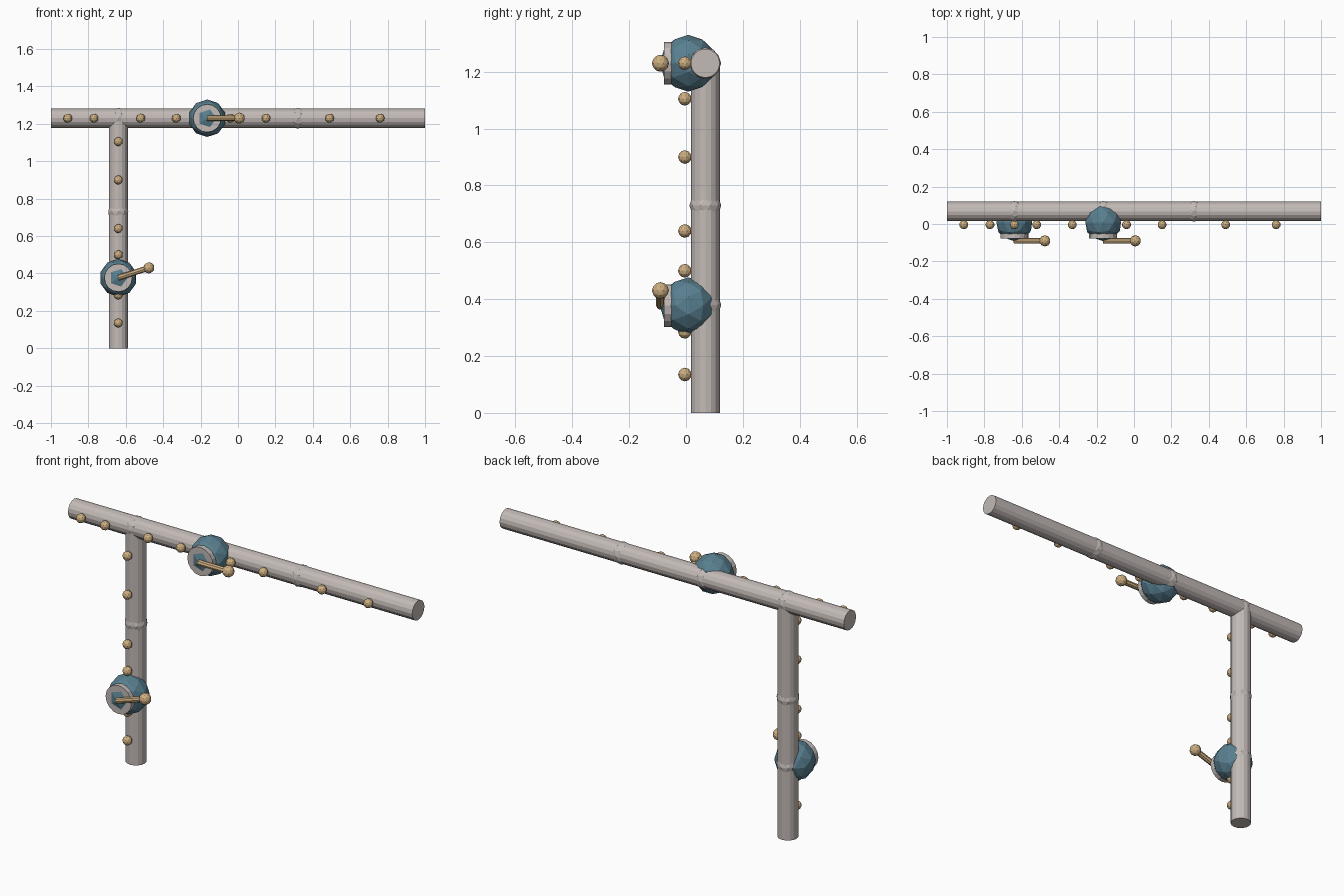
import bpy, math
from mathutils import Vector

if "Cube" in bpy.data.objects:
    bpy.data.objects.remove(bpy.data.objects["Cube"])

# Colours
def mat(name, rgb):
    m = bpy.data.materials.new(name)
    m.diffuse_color = (*rgb, 1)
    m.use_nodes = True
    m.node_tree.nodes["Principled BSDF"].inputs["Base Color"].default_value = m.diffuse_color
    return m

GREY = mat("pipe grey", (0.54, 0.49, 0.47))
BLUE = mat("valve blue", (0.10, 0.215, 0.28))
TAN = mat("brass tan", (0.62, 0.43, 0.22))

PIPE_Y, PIPE_R, TOP_Z, COL_X = 0.068, 0.051, 1.23, -0.64

def finish(name, material):
    o = bpy.context.object
    o.name = name
    o.data.materials.append(material)
    return o

def rod(name, a, b, r, sides, material):
    a, b = Vector(a), Vector(b)
    d = b - a
    bpy.ops.mesh.primitive_cylinder_add(
        vertices=sides, radius=r, depth=d.length, location=(a + b) / 2,
        rotation=d.to_track_quat('Z', 'Y').to_euler())
    return finish(name, material)

def ball(name, loc, r, material, rot=(0, 0, 0)):
    bpy.ops.mesh.primitive_ico_sphere_add(
        subdivisions=2, radius=r, location=loc, rotation=rot)
    return finish(name, material)

# Pipes
rod("horizontal_pipe", (-1, PIPE_Y, TOP_Z), (1, PIPE_Y, TOP_Z), PIPE_R, 16, GREY)
rod("vertical_pipe", (COL_X, PIPE_Y, 0), (COL_X, PIPE_Y, TOP_Z), PIPE_R, 16, GREY)

# Joint balls that poke slightly through the pipes
for x in (COL_X, -0.165, 0.32):
    ball("pipe_joint", (x, PIPE_Y, TOP_Z), 0.056, GREY)
for z in (0.38, 0.73):
    ball("pipe_joint", (COL_X, PIPE_Y, z), 0.056, GREY)

# Rivets along the front
for x in (-0.91, -0.77, -0.52, -0.33, -0.04, 0.15, 0.49, 0.76):
    ball("rivet", (x, -0.004, TOP_Z), 0.024, TAN)
for z in (0.135, 0.285, 0.50, 0.64, 0.90, 1.105):
    ball("rivet", (COL_X, -0.004, z), 0.024, TAN)

# Valves: body, front flange, lever and knob
def valve(x, z, angle):
    ball("valve_body", (x, 0.008, z), 0.1, BLUE, (math.pi / 2, 0, 0))
    rod("valve_flange", (x, -0.05, z), (x, -0.078, z), 0.075, 16, GREY)
    tip = (x + 0.172 * math.cos(angle), -0.09, z + 0.172 * math.sin(angle))
    rod("valve_lever", (x, -0.09, z), tip, 0.015, 8, TAN)
    ball("lever_knob", tip, 0.03, TAN)

valve(-0.165, TOP_Z, 0)
valve(COL_X, 0.377, math.radians(18))
